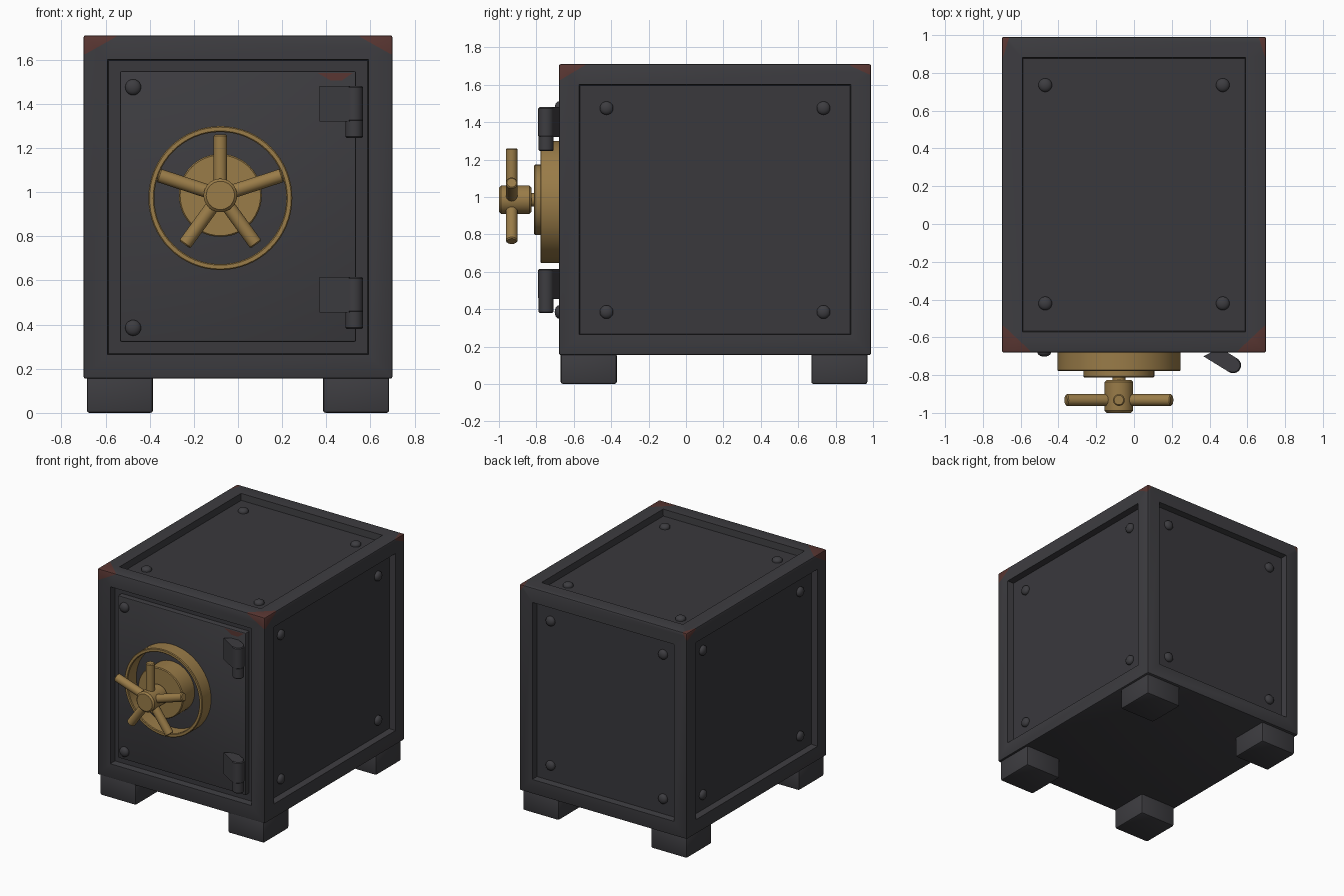
import bpy, bmesh, math
from mathutils import Vector, Matrix

if "Cube" in bpy.data.objects:
    bpy.data.objects.remove(bpy.data.objects["Cube"])


def material(name, rgb):
    m = bpy.data.materials.new(name)
    m.diffuse_color = (*rgb, 1)
    m.use_nodes = True
    m.node_tree.nodes["Principled BSDF"].inputs["Base Color"].default_value = m.diffuse_color
    return m


FRAME = material("frame_steel", (0.047, 0.046, 0.052))
PANEL = material("panel_steel", (0.041, 0.040, 0.046))
BRASS = material("brass", (0.32, 0.20, 0.065))
RUST = material("worn_rust", (0.10, 0.037, 0.032))


def finish(name, bm, *mats, smooth=True):
    bmesh.ops.recalc_face_normals(bm, faces=bm.faces)
    me = bpy.data.meshes.new(name)
    bm.to_mesh(me)
    bm.free()
    ob = bpy.data.objects.new(name, me)
    bpy.context.collection.objects.link(ob)
    for m in mats:
        me.materials.append(m)
    if smooth:
        bpy.ops.object.select_all(action='DESELECT')
        ob.select_set(True)
        bpy.context.view_layer.objects.active = ob
        bpy.ops.object.shade_smooth_by_angle(angle=math.radians(35))
    return ob


def box_bm(lo, hi, bevel=0.01):
    bm = bmesh.new()
    lo, hi = Vector(lo), Vector(hi)
    bmesh.ops.create_cube(bm, size=1)
    bmesh.ops.scale(bm, vec=hi - lo, verts=bm.verts)
    bmesh.ops.translate(bm, vec=(lo + hi) / 2, verts=bm.verts)
    if bevel:
        bmesh.ops.bevel(bm, geom=bm.edges[:], offset=bevel, segments=2,
                        profile=0.5, affect='EDGES')
    return bm


def lathe(name, profile, origin, axis, mat, segs=48, closed=False):
    """Spin (radius, height) points about an axis through origin."""
    bm = bmesh.new()
    vs = [bm.verts.new((r, 0, h)) for r, h in profile]
    es = [bm.edges.new(p) for p in zip(vs, vs[1:])]
    if closed:
        es.append(bm.edges.new((vs[-1], vs[0])))
    bmesh.ops.spin(bm, geom=vs + es, cent=(0, 0, 0), axis=(0, 0, 1),
                   angle=math.tau, steps=segs, use_duplicate=False)
    bmesh.ops.remove_doubles(bm, verts=bm.verts, dist=1e-5)
    rot = Vector((0, 0, 1)).rotation_difference(Vector(axis)).to_matrix().to_4x4()
    bm.transform(Matrix.Translation(origin) @ rot)
    return finish(name, bm, mat)


def rod(name, a, b, r, mat, segs=24, edge=0.006):
    a, b = Vector(a), Vector(b)
    n = (b - a).length
    prof = [(0, 0), (r - edge, 0), (r, edge), (r, n - edge), (r - edge, n), (0, n)]
    return lathe(name, prof, a, (b - a).normalized(), mat, segs)


# Safe body: recessed panels on every side but the bottom
LO, HI = Vector((-0.70, -0.68, 0.155)), Vector((0.70, 0.99, 1.71))
DEPTH = 0.05
bm = box_bm(LO, HI, 0.01)
bm.normal_update()
big = [f for f in bm.faces if f.calc_area() > 1 and f.normal.z > -0.5]
bmesh.ops.inset_individual(bm, faces=big, thickness=0.14)
bmesh.ops.inset_individual(bm, faces=big, thickness=0.006, depth=-DEPTH)
for f in big:
    f.material_index = 1
# Worn corners: cut off by slanted planes
for sx in (-1, 1):
    for sy, (a, b, c) in ((-1, (0.16, 0.15, 0.09)), (1, (0.04, 0.13, 0.06))):
        corner = Vector((0.70 * sx, LO.y if sy < 0 else HI.y, HI.z))
        co = corner - Vector((sx * a, 0, 0))
        no = Vector((sx / a, sy / b, 1 / c)).normalized()
        bmesh.ops.bisect_plane(bm, geom=bm.verts[:] + bm.edges[:] + bm.faces[:],
                               plane_co=co, plane_no=no)
        for f in bm.faces:
            if (f.calc_center_median() - co).dot(no) > 1e-4:
                f.material_index = 2
finish("safe_body", bm, FRAME, PANEL, RUST)

# Feet
for sx in (-1, 1):
    for y in (-0.67, 0.67):
        x0, x1 = sorted((sx * 0.385, sx * 0.685))
        finish("foot", box_bm((x0, y, 0), (x1, y + 0.30, 0.165), 0.012), FRAME)

# Door with a worn patch under its top edge
DOOR_Y = -0.672
finish("door", box_bm((-0.535, DOOR_Y, 0.322), (0.535, -0.60, 1.548), 0.008), FRAME)
bm = bmesh.new()
bm.faces.new([bm.verts.new((x, DOOR_Y - 0.002, z)) for x, z in
              ((0.36, 1.54), (0.42, 1.505), (0.47, 1.505), (0.52, 1.54))])
finish("door_worn_patch", bm, RUST, smooth=False)


# Domed bolts
def bolt(pos, axis):
    dome = [(0.036 * math.cos(t * math.pi / 10), 0.008 + 0.022 * math.sin(t * math.pi / 10))
            for t in range(5)]
    lathe("bolt", [(0.036, -0.005)] + dome + [(0, 0.03)], pos, axis, FRAME, 20)


for z in (0.385, 1.475):
    bolt((-0.475, DOOR_Y, z), (0, -1, 0))
    for s in (-1, 1):
        bolt((s * 0.47, HI.y - DEPTH, z), (0, 1, 0))
        for y in (-0.425, 0.735):
            bolt((s * (0.70 - DEPTH), y, z), (s, 0, 0))
for x in (-0.47, 0.47):
    for y in (-0.42, 0.735):
        bolt((x, y, HI.z - DEPTH), (0, 0, 1))

# Hinges: slanted leaf running into a knuckle, with a pin hanging below
KX, KY = 0.525, -0.748
for z in (0.455, 1.32):
    a, k = Vector((0.39, -0.665)), Vector((KX, KY))
    d = (k - a).normalized()
    n = Vector((d.y, -d.x)) * 0.042
    bm = bmesh.new()
    pts = [a + n, k + n, k - n, a - n + d * 0.05]
    f = bm.faces.new([bm.verts.new((p.x, p.y, z)) for p in pts])
    up = bmesh.ops.extrude_face_region(bm, geom=[f])["geom"]
    bmesh.ops.translate(bm, vec=(0, 0, 0.16),
                        verts=[v for v in up if isinstance(v, bmesh.types.BMVert)])
    finish("hinge_leaf", bm, FRAME, smooth=False)
    rod("hinge_knuckle", (KX, KY, z), (KX, KY, z + 0.16), 0.042, FRAME)
    rod("hinge_pin", (KX + 0.002, KY, z - 0.075), (KX + 0.002, KY, z + 0.01), 0.04, FRAME)

# Brass collar ring and dial plate
C = Vector((-0.08, 0, 0.973))
lathe("collar_ring", [(0.326, 0.66), (0.326, 0.774), (0.321, 0.779), (0.304, 0.779),
                      (0.299, 0.774), (0.299, 0.66)], C, (0, -1, 0), BRASS, 64, True)
W = Vector((-0.08, 0, 0.985))
rod("dial_plate", W + Vector((0, -0.66, 0)), W + Vector((0, -0.813, 0)), 0.188, BRASS, 48)

# Five-spoke handle
rod("handle_shaft", W + Vector((0, -0.80, 0)), W + Vector((0, -0.85, 0)), 0.035, BRASS)
rod("handle_hub", W + Vector((0, -0.825, 0)), W + Vector((0, -1.0, 0)), 0.076, BRASS, 32, 0.012)
for i in range(5):
    t = math.pi / 2 + i * math.tau / 5
    d = Vector((math.cos(t), 0, math.sin(t)))
    p = W + Vector((0, -0.932, 0))
    rod("handle_spoke", p + d * 0.03, p + d * 0.295 if i in (1, 4) else p + d * 0.275,
        0.031, BRASS)
